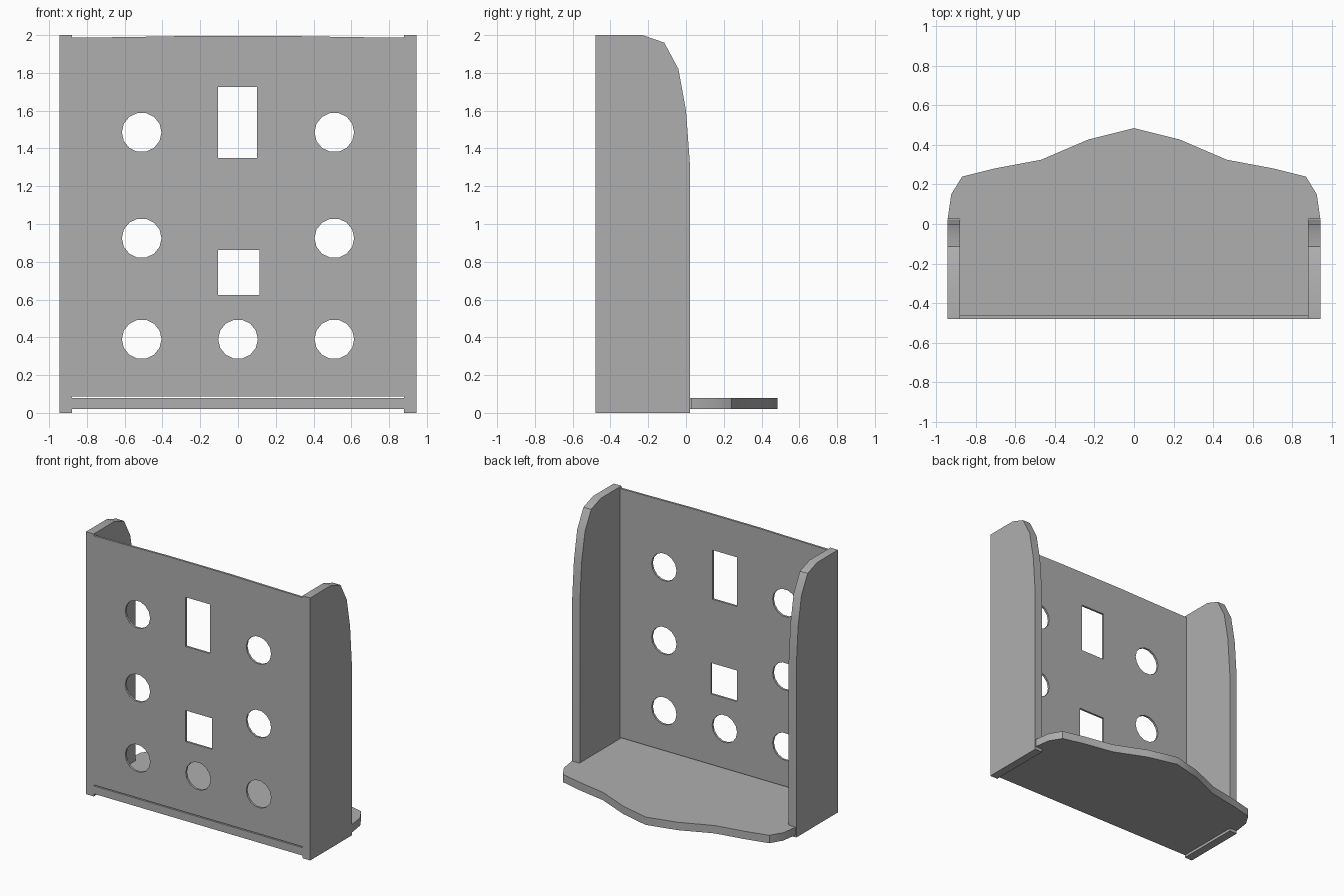
import bpy, bmesh, math
from mathutils import Vector

cube = bpy.data.objects.get("Cube")
if cube:
    bpy.data.objects.remove(cube, do_unlink=True)

GREY = (0.43, 0.43, 0.43, 1)
grey = bpy.data.materials.new("plain grey")
grey.use_nodes = True
grey.diffuse_color = GREY
grey.node_tree.nodes["Principled BSDF"].inputs["Base Color"].default_value = GREY


def add_prism(bm, points, depth):
    """Extrude a closed loop of 3D points along a depth vector."""
    face = bm.faces.new([bm.verts.new(p) for p in points])
    ext = bmesh.ops.extrude_face_region(bm, geom=[face])["geom"]
    moved = [v for v in ext if isinstance(v, bmesh.types.BMVert)]
    bmesh.ops.translate(bm, verts=moved, vec=Vector(depth))


def make_object(name, bm):
    bmesh.ops.recalc_face_normals(bm, faces=bm.faces)
    mesh = bpy.data.meshes.new(name)
    bm.to_mesh(mesh)
    bm.free()
    mesh.materials.append(grey)
    obj = bpy.data.objects.new(name, mesh)
    bpy.context.collection.objects.link(obj)
    return obj


def smooth(obj):
    bpy.ops.object.select_all(action="DESELECT")
    obj.select_set(True)
    bpy.context.view_layer.objects.active = obj
    bpy.ops.object.shade_smooth_by_angle(angle=math.radians(30))


FRONT, INNER, OUTER, BACK = -0.48, 0.88, 0.945, 0.022

# Side walls with a rounded upper back corner
wall_profile = [(FRONT, 0), (FRONT, 2), (-0.23, 2), (-0.115, 1.96),
                (-0.04, 1.82), (0, 1.6), (BACK, 1.3), (BACK, 0)]
for name, x in (("left_wall", INNER), ("right_wall", -OUTER)):
    bm = bmesh.new()
    add_prism(bm, [(x, y, z) for y, z in wall_profile], (OUTER - INNER, 0, 0))
    smooth(make_object(name, bm))

# Thin front panel with a faintly crowned top edge
bm = bmesh.new()
crown = [(INNER, 1.986), (0.56, 1.99), (0.28, 1.995), (-0.28, 1.995),
         (-0.56, 1.99), (-INNER, 1.986)]
add_prism(bm, [(x, FRONT, z) for x, z in [(-INNER, 0.088), (INNER, 0.088)] + crown],
          (0, 0.016, 0))
panel = make_object("front_panel", bm)

# Cutter for the round holes and the two rectangular windows
bm = bmesh.new()
holes = [(x, z) for x in (-0.51, 0.51) for z in (0.39, 0.925, 1.485)] + [(0, 0.39)]
SIDES, RADIUS = 14, 0.105
for cx, cz in holes:
    ring = [math.tau * i / SIDES for i in range(SIDES)]
    add_prism(bm, [(cx + RADIUS * math.cos(a), FRONT - 0.1, cz + RADIUS * math.sin(a))
                   for a in ring], (0, 0.2, 0))
for x0, x1, z0, z1 in ((-0.105, 0.1, 1.35, 1.725), (-0.105, 0.115, 0.625, 0.862)):
    add_prism(bm, [(x, FRONT - 0.1, z) for x, z in
                   ((x0, z0), (x1, z0), (x1, z1), (x0, z1))], (0, 0.2, 0))
cutter = make_object("hole_cutter", bm)
cutter.hide_render = True
cutter.hide_viewport = True
cut = panel.modifiers.new("holes", "BOOLEAN")
cut.operation = "DIFFERENCE"
cut.solver = "EXACT"
cut.object = cutter

# Shelf, notched around the walls, with a pointed wavy back edge
bm = bmesh.new()
half = [(INNER, FRONT), (INNER, BACK + 0.004), (0.943, BACK + 0.004), (0.925, 0.15),
        (0.87, 0.24), (0.7, 0.282), (0.47, 0.325), (0.23, 0.428)]
outline = half + [(0, 0.485)] + [(-x, y) for x, y in reversed(half)]
add_prism(bm, [(x, y, 0.02) for x, y in outline], (0, 0, 0.06))
smooth(make_object("shelf", bm))
